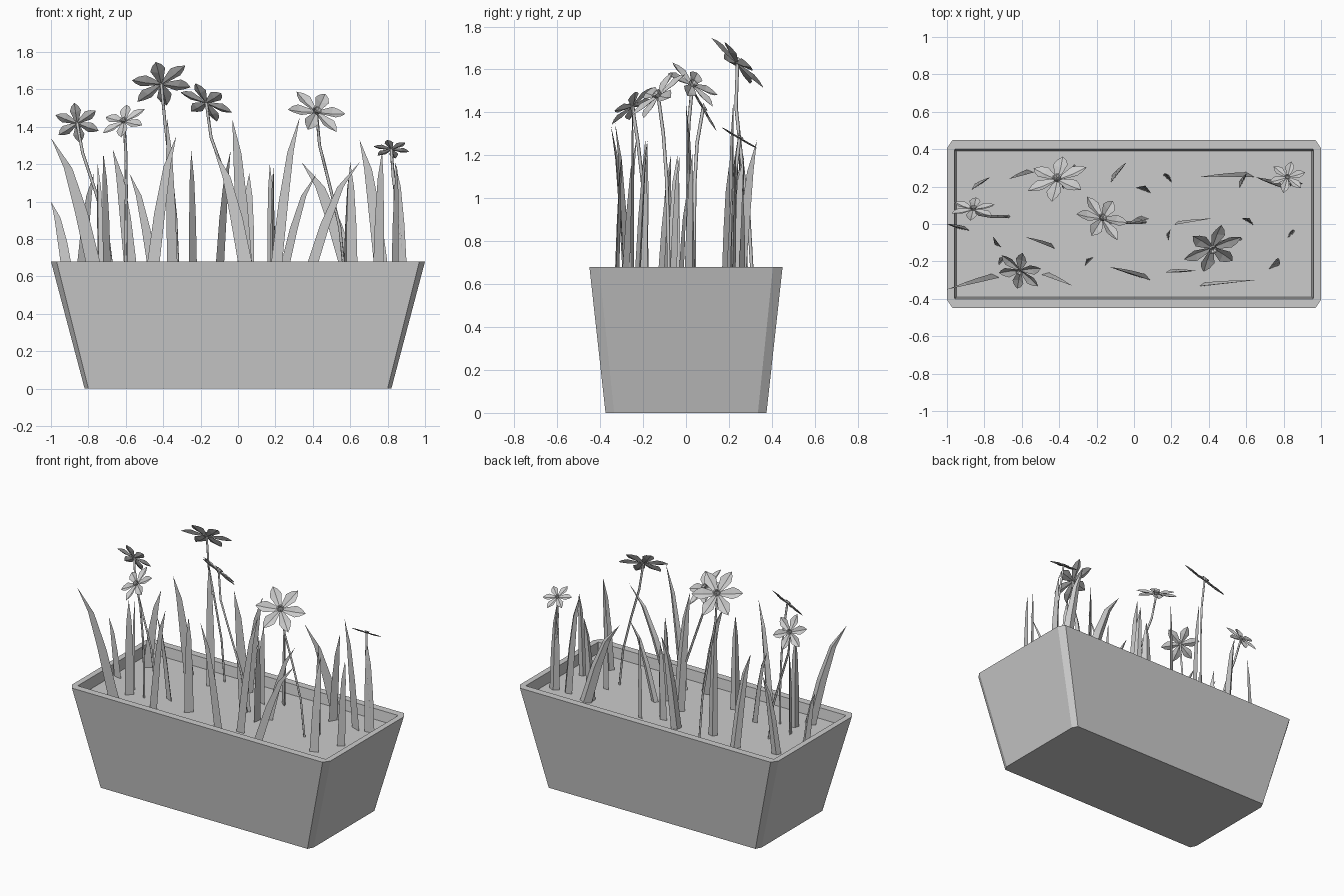
import bpy, bmesh
from math import cos, sin, tau, radians, degrees, atan2
from mathutils import Vector

cube = bpy.data.objects.get("Cube")
if cube:
    bpy.data.objects.remove(cube)

GREY = (0.6, 0.6, 0.6, 1)
grey = bpy.data.materials.new("plain grey")
grey.use_nodes = True
grey.diffuse_color = GREY
grey.node_tree.nodes["Principled BSDF"].inputs["Base Color"].default_value = GREY

SOIL = 0.61


def finish(bm, name, closed=True):
    """Turn a bmesh into a flat shaded object."""
    if closed:
        bmesh.ops.recalc_face_normals(bm, faces=bm.faces)
    mesh = bpy.data.meshes.new(name)
    bm.to_mesh(mesh)
    bm.free()
    mesh.materials.append(grey)
    obj = bpy.data.objects.new(name, mesh)
    bpy.context.collection.objects.link(obj)
    return obj


def bridge(bm, low, high):
    """Join two rings of equal length with quads."""
    n = len(low)
    for i in range(n):
        j = (i + 1) % n
        bm.faces.new((low[i], low[j], high[j], high[i]))


# Planter: tapered box with cut corners, rim and soil
def corner_ring(bm, x, y, z, cx, cy):
    ring = []
    for sx, sy in ((1, 1), (-1, 1), (-1, -1), (1, -1)):
        pair = [(sx * x, sy * (y - cy), z), (sx * (x - cx), sy * y, z)]
        ring += pair if sx == sy else pair[::-1]
    return [bm.verts.new(p) for p in ring]


def build_planter():
    bm = bmesh.new()
    rings = [
        corner_ring(bm, 0.82, 0.375, 0, 0.02, 0.04),
        corner_ring(bm, 1, 0.45, 0.68, 0.03, 0.045),
        corner_ring(bm, 0.96, 0.4, 0.68, 0.003, 0.003),
        corner_ring(bm, 0.95, 0.39, SOIL, 0.003, 0.003),
    ]
    for low, high in zip(rings, rings[1:]):
        bridge(bm, low, high)
    bm.faces.new(rings[0][::-1])
    bm.faces.new(rings[-1])
    finish(bm, "planter")


# Leaf: three-sided blade that bends near the top and ends in a point
def build_leaf(name, bx, by, tx, ty, height, width, turn):
    bm = bmesh.new()
    across = Vector((cos(radians(turn)), sin(radians(turn)), 0))
    out = Vector((-across.y, across.x, 0))
    base, lean = Vector((bx, by, SOIL)), Vector((tx - bx, ty - by, 0))
    rings = []
    for t, shift, taper in ((0, 0, 1), (0.45, 0.32, 0.85), (0.78, 0.62, 0.55)):
        mid = base + lean * shift + Vector((0, 0, t * (height - SOIL)))
        half = width * taper / 2
        points = (mid - across * half, mid + across * half, mid + out * half * 0.6)
        rings.append([bm.verts.new(p) for p in points])
    for low, high in zip(rings, rings[1:]):
        bridge(bm, low, high)
    tip = bm.verts.new((tx, ty, height))
    for i in range(3):
        bm.faces.new((rings[-1][i], rings[-1][(i + 1) % 3], tip))
    bm.faces.new(rings[0])
    finish(bm, name)


# Flower head: six creased pointed petals around a small open cup
def build_flower(name, centre, normal, radius, spin):
    bm = bmesh.new()
    for k in range(6):
        a = tau * k / 6 + spin
        along, side = Vector((cos(a), sin(a), 0)), Vector((-sin(a), cos(a), 0))

        def vert(r, s, h):
            p = (along * r + side * s) * radius
            return bm.verts.new((p.x, p.y, h * radius))

        spine = [vert(0, 0, -0.03), vert(0.55, 0, -0.05), vert(1, 0, 0.0)]
        for s in (1, -1):
            inner, outer = vert(0.22, s * 0.12, 0.01), vert(0.6, s * 0.24, 0.04)
            late = vert(0.82, s * 0.15, 0.03)
            for face in ((spine[0], spine[1], outer, inner),
                         (spine[1], spine[2], late, outer)):
                bm.faces.new(face if s > 0 else face[::-1])
    rings = []
    for r, h in ((0.1, -0.03), (0.16, 0.1), (0.12, 0.09), (0.08, 0)):
        rings.append([bm.verts.new((r * radius * cos(tau * i / 8),
                                    r * radius * sin(tau * i / 8), h * radius))
                      for i in range(8)])
    for low, high in zip(rings, rings[1:]):
        bridge(bm, low, high)
    obj = finish(bm, name, closed=False)
    obj.location = centre
    obj.rotation_euler = normal.to_track_quat("Z", "Y").to_euler()


# Stem: thin four-sided tube that bends into the flower
def build_stem(name, foot, centre, normal):
    curve = bpy.data.curves.new(name, "CURVE")
    curve.dimensions = "3D"
    curve.bevel_depth = 0.008
    curve.bevel_resolution = 0
    curve.resolution_u = 4
    spline = curve.splines.new("BEZIER")
    spline.bezier_points.add(1)
    start, end = spline.bezier_points
    rise = Vector((0, 0, (centre.z - SOIL) * 0.4))
    start.co = foot
    start.handle_left, start.handle_right = foot - rise, foot + rise
    end.co = centre
    end.handle_left = centre - normal * 0.06 - rise * 0.5
    end.handle_right = centre + normal * 0.06
    curve.materials.append(grey)
    bpy.context.collection.objects.link(bpy.data.objects.new(name, curve))


build_planter()

# base x, base y, tip x, tip y, tip height, width, turn
front_leaves = [
    (-0.91, -0.03, -1, 0, 1, 0.06, -10),
    (-0.76, -0.29, -1, -0.35, 1.34, 0.08, 5),
    (-0.73, -0.1, -0.75, -0.07, 1.2, 0.06, 130),
    (-0.7, -0.2, -0.72, -0.18, 1.26, 0.06, 45),
    (-0.45, -0.12, -0.58, -0.07, 1.15, 0.06, -25),
    (-0.46, -0.28, -0.33, -0.33, 1.35, 0.07, -15),
    (-0.24, -0.2, -0.25, -0.19, 1.27, 0.06, 45),
    (0.05, -0.29, -0.13, -0.23, 1.28, 0.08, -15),
    (0.19, -0.06, 0.19, -0.04, 1.2, 0.06, 80),
    (0.2, -0.26, 0.33, -0.25, 1.45, 0.06, 0),
    (0.38, -0.33, 0.65, -0.3, 1.21, 0.06, 5),
    (0.75, -0.23, 0.77, -0.18, 1.27, 0.06, 20),
    (0.84, -0.06, 0.85, -0.03, 1.2, 0.05, 40),
]
back_leaves = [
    (-0.84, 0.2, -0.77, 0.25, 1.15, 0.06, 30),
    (-0.57, 0.27, -0.67, 0.24, 1.28, 0.07, 10),
    (-0.35, 0.2, -0.38, 0.22, 1.45, 0.06, 20),
    (-0.1, 0.25, -0.04, 0.33, 1.27, 0.07, 50),
    (0.05, 0.18, 0.06, 0.2, 1.15, 0.08, -20),
    (0.18, 0.24, 0.17, 0.27, 1.2, 0.06, -40),
    (0.6, 0.25, 0.34, 0.25, 1.21, 0.09, 0),
    (0.58, 0.22, 0.6, 0.27, 1.2, 0.06, 60),
    (0.77, 0.2, 0.65, 0.25, 1.33, 0.08, -20),
    (0.87, 0.21, 0.84, 0.23, 1.21, 0.07, 10),
    (0.61, 0.01, 0.6, 0.03, 1.21, 0.07, -30),
    (0.24, 0, 0.42, 0.03, 1.15, 0.05, 10),
    (0.04, 0.02, -0.03, 0, 1.44, 0.08, 10),
]
for group, rows in (("front_leaf", front_leaves), ("back_leaf", back_leaves)):
    for number, row in enumerate(rows, 1):
        build_leaf(f"{group}_{number}", *row)

# centre, facing direction, radius, stem foot
flowers = [
    ((-0.86, 0.08, 1.42), (0, 0.87, 0.5), 0.125, (-0.67, 0.04)),
    ((-0.61, -0.25, 1.43), (-0.35, -0.6, 0.72), 0.13, (-0.6, -0.18)),
    ((-0.41, 0.24, 1.63), (-0.2, 0.7, 0.68), 0.17, (-0.32, 0.31)),
    ((-0.17, 0.03, 1.53), (0.38, 0.57, 0.73), 0.15, (0.06, 0.01)),
    ((0.42, -0.13, 1.48), (0.3, -0.65, 0.7), 0.165, (0.57, -0.08)),
    ((0.82, 0.25, 1.28), (0, 0.5, 0.85), 0.1, (0.88, 0.22)),
]
for number, (centre, facing, radius, foot) in enumerate(flowers, 1):
    centre, normal = Vector(centre), Vector(facing).normalized()
    build_flower(f"flower_{number}", centre, normal, radius, number * 0.4)
    build_stem(f"stem_{number}", Vector((*foot, SOIL)), centre, normal)
